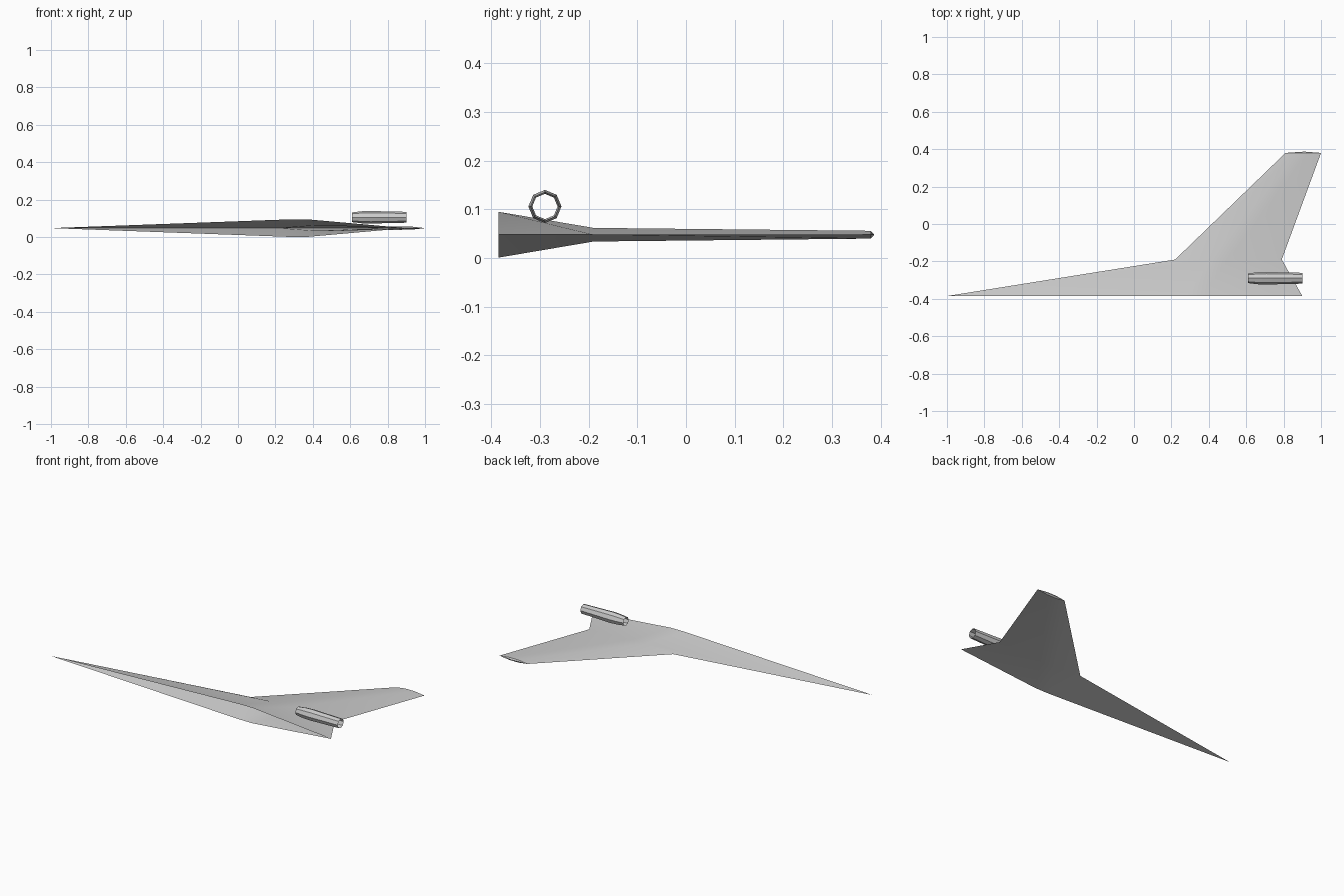
import bpy, bmesh, math

cube = bpy.data.objects.get("Cube")
if cube:
    bpy.data.objects.remove(cube, do_unlink=True)

grey = bpy.data.materials.new("light_grey")
grey.use_nodes = True
colour = (0.6, 0.6, 0.6, 1)
grey.diffuse_color = colour
grey.node_tree.nodes["Principled BSDF"].inputs["Base Color"].default_value = colour


def loft(name, rings, apex=None, smooth_angle=30):
    """Skin closed rings in order; the ends stay open unless an apex closes the last."""
    bm = bmesh.new()
    rows = [[bm.verts.new(p) for p in ring] for ring in rings]
    n = len(rows[0])
    for a, b in zip(rows, rows[1:]):
        for i in range(n):
            j = (i + 1) % n
            bm.faces.new((a[i], a[j], b[j], b[i]))
    if apex:
        tip = bm.verts.new(apex)
        for i in range(n):
            bm.faces.new((rows[-1][i], rows[-1][(i + 1) % n], tip))
    mesh = bpy.data.meshes.new(name)
    bm.to_mesh(mesh)
    bm.free()
    mesh.materials.append(grey)
    obj = bpy.data.objects.new(name, mesh)
    bpy.context.collection.objects.link(obj)
    bpy.ops.object.select_all(action="DESELECT")
    obj.select_set(True)
    bpy.context.view_layer.objects.active = obj
    bpy.ops.object.shade_smooth_by_angle(angle=math.radians(smooth_angle))
    return obj


MID = 0.048


def section(y, lead, ridge_a, ridge_b, trail, half):
    """Thin diamond section with a narrow flat along its ridge."""
    return [(lead, y, MID), (ridge_a, y, MID + half), (ridge_b, y, MID + half),
            (trail, y, MID), (ridge_b, y, MID - half), (ridge_a, y, MID - half)]


# Swept wing with long root extension, open at the root
loft("wing", [
    section(-0.385, -1.0, 0.28, 0.37, 0.90, 0.047),
    section(-0.19, 0.22, 0.41, 0.50, 0.79, 0.014),
    section(0.38, 0.81, 0.87, 0.93, 1.0, 0.008),
], apex=(0.91, 0.387, MID))

# Open eight-sided engine pod above the trailing edge
SIDES = 8
stations = [(0.61, 0.026), (0.66, 0.032), (0.71, 0.034), (0.77, 0.032), (0.90, 0.029)]
pod = [[(x, -0.29 + r * math.cos(i * math.tau / SIDES),
         0.106 + r * math.sin(i * math.tau / SIDES)) for i in range(SIDES)]
       for x, r in stations]
loft("engine_pod", pod, smooth_angle=30)
